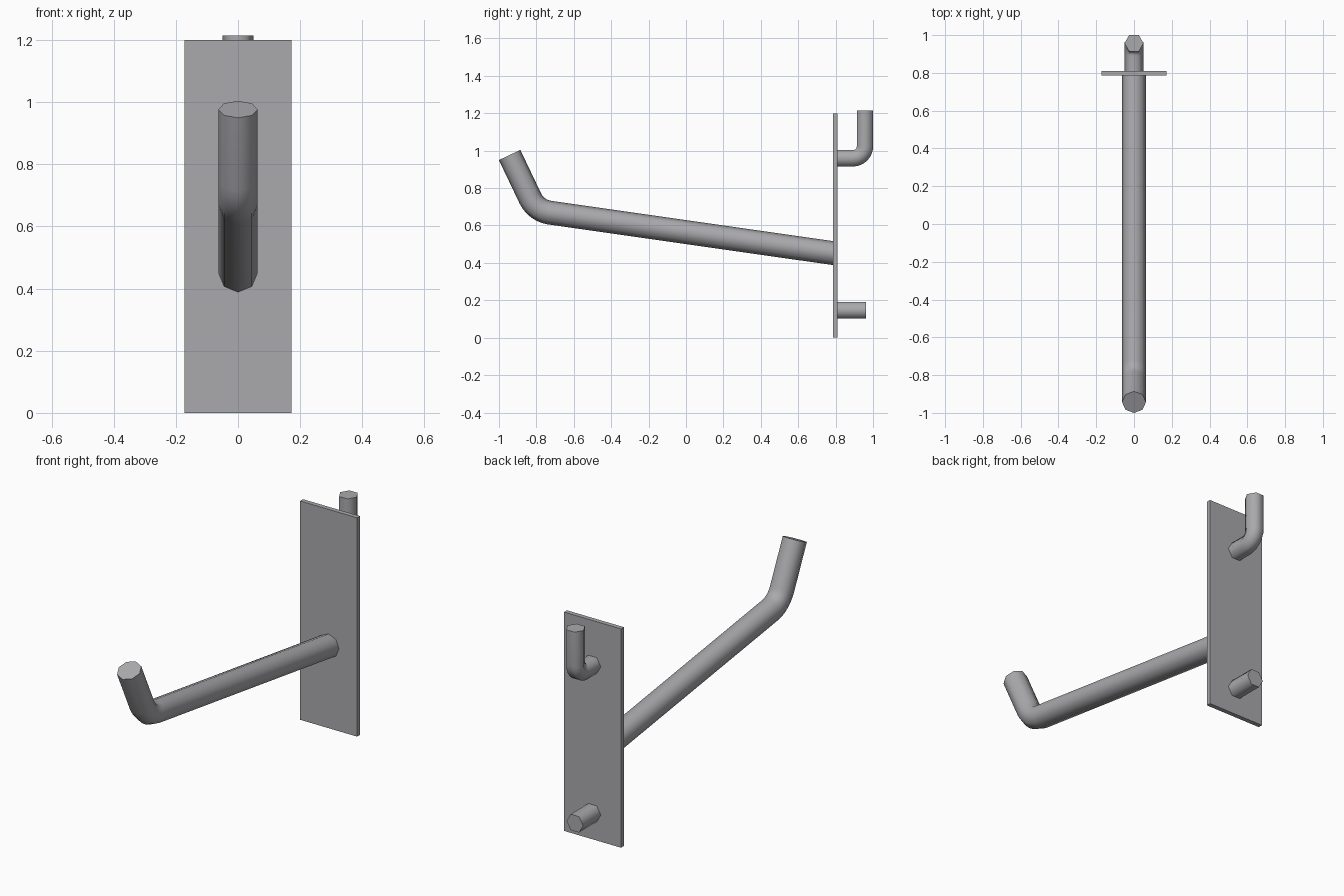
import bpy, bmesh, math
from mathutils import Vector

if "Cube" in bpy.data.objects:
    bpy.data.objects.remove(bpy.data.objects["Cube"])

steel = bpy.data.materials.new("grey_steel")
steel.diffuse_color = (0.40, 0.40, 0.42, 1.0)
steel.use_nodes = True
steel.node_tree.nodes["Principled BSDF"].inputs["Base Color"].default_value = steel.diffuse_color


def finish(bm, name):
    bmesh.ops.recalc_face_normals(bm, faces=bm.faces)
    me = bpy.data.meshes.new(name)
    bm.to_mesh(me)
    bm.free()
    me.materials.append(steel)
    ob = bpy.data.objects.new(name, me)
    bpy.context.collection.objects.link(ob)
    return ob


def bent_path(a, corner, b, tangent, steps=6):
    """Path in the YZ plane from a to b, rounded at the corner by an arc."""
    a, c, b = Vector(a), Vector(corner), Vector(b)
    u, v = (c - a).normalized(), (b - c).normalized()
    turn = u.angle(v)
    radius = tangent / math.tan(turn / 2)
    start = c - u * tangent
    n = v - u * v.dot(u)          # towards the arc centre
    n.normalize()
    pts = [a]
    for i in range(steps + 1):
        t = turn * i / steps
        pts.append(start + u * radius * math.sin(t) + n * radius * (1 - math.cos(t)))
    return pts + [b]


def rod(name, path, radius, sides):
    """Capped smooth rod swept along a (y, z) path at x = 0."""
    bm = bmesh.new()
    path = [Vector(p) for p in path]
    rings = []
    for i, p in enumerate(path):
        before = (p - path[i - 1]).normalized() if i else None
        after = (path[i + 1] - p).normalized() if i < len(path) - 1 else None
        d = ((before or after) + (after or before)).normalized()
        ring = []
        for k in range(sides):
            t = 2 * math.pi * k / sides
            s = radius * math.sin(t)
            ring.append(bm.verts.new((radius * math.cos(t), p.x - d.y * s, p.y + d.x * s)))
        rings.append(ring)
    for r0, r1 in zip(rings, rings[1:]):
        for k in range(sides):
            j = (k + 1) % sides
            bm.faces.new((r0[k], r0[j], r1[j], r1[k])).smooth = True
    # flat end caps with sharp rims
    for ring in (rings[0], rings[-1]):
        for e in bm.faces.new(ring).edges:
            e.smooth = False
    return finish(bm, name)


# Back plate
bm = bmesh.new()
bmesh.ops.create_cube(bm, size=1)
for v in bm.verts:
    v.co = (v.co.x * 0.346, 0.7975 + v.co.y * 0.025, 0.6 + v.co.z * 1.2)
finish(bm, "back_plate")

# Long sloping arm with upturned tip
rod("hook_arm", bent_path((0.797, 0.451), (-0.801, 0.679), (-0.943, 0.977), 0.073),
    0.0635, 8)

# Upper rear hook that catches the board
rod("upper_rear_hook", bent_path((0.80, 0.959), (0.957, 0.959), (0.957, 1.215), 0.064),
    0.0505, 6)

# Lower rear locating peg
rod("lower_rear_peg", [(0.80, 0.146), (0.963, 0.146)], 0.0505, 6)
